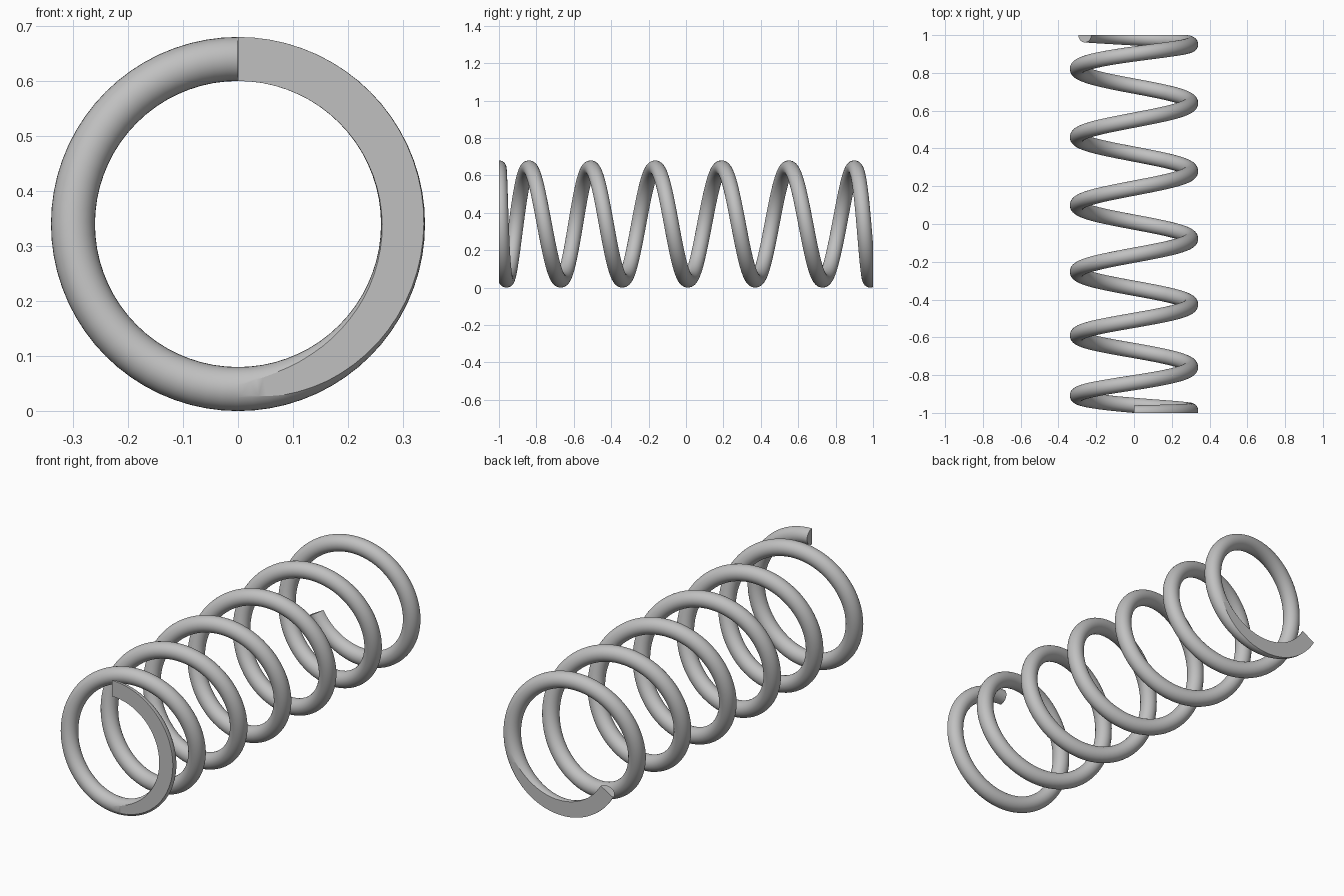
import bpy, bmesh
from math import sin, cos, pi
from mathutils import Vector

if "Cube" in bpy.data.objects:
    bpy.data.objects.remove(bpy.data.objects["Cube"], do_unlink=True)

COIL_R, WIRE_R, CENTRE_Z = 0.30, 0.04, 0.34
SIDES, STEPS_PER_HALF = 32, 36
HALF_TURNS = 13 + 1 / 3

# Axial position at every half turn: close-wound ends, open middle
AXIAL = [-1, -1, -0.96, -0.84, -0.67, -0.51, -0.34, -0.165, 0.01,
         0.19, 0.37, 0.55, 0.73, 0.90, 0.985, 1.02, 1.03]


def axial(t):
    """Smooth position along the axis after t half turns."""
    i = min(max(int(t), 0), len(AXIAL) - 4)
    u = t - i
    a, b, c, d = AXIAL[i:i + 4]
    return b + u * ((c - a) + u * ((2*a - 5*b + 4*c - d) + u * (3*(b - c) + d - a))) / 2


def steel_material():
    mat = bpy.data.materials.new("steel grey")
    colour = (0.53, 0.53, 0.53, 1)
    mat.use_nodes = True
    mat.diffuse_color = colour
    mat.node_tree.nodes["Principled BSDF"].inputs["Base Color"].default_value = colour
    return mat


# Sweep a round wire along the helix
bm = bmesh.new()
rings = []
count = round(HALF_TURNS * STEPS_PER_HALF)
for k in range(count + 1):
    t = HALF_TURNS * k / count
    ang = t * pi
    radial = Vector((sin(ang), 0, cos(ang)))
    rise = (axial(t + 0.01) - axial(max(t - 0.01, 0))) / (0.02 if t > 0.01 else 0.01)
    tangent = Vector((cos(ang) * COIL_R * pi, rise, -sin(ang) * COIL_R * pi)).normalized()
    across = tangent.cross(radial)
    centre = radial * COIL_R + Vector((0, axial(t), CENTRE_Z))
    rings.append([bm.verts.new(centre + WIRE_R * (cos(a) * radial + sin(a) * across))
                  for a in (2 * pi * j / SIDES for j in range(SIDES))])
for r0, r1 in zip(rings, rings[1:]):
    for j in range(SIDES):
        n = (j + 1) % SIDES
        bm.faces.new((r0[j], r0[n], r1[n], r1[j]))
bm.faces.new(rings[0])
bm.faces.new(rings[-1])

# Grind both ends flat
for side in (-1, 1):
    cut = bmesh.ops.bisect_plane(
        bm, geom=bm.verts[:] + bm.edges[:] + bm.faces[:], dist=1e-5,
        plane_co=(0, side, 0), plane_no=(0, side, 0), clear_outer=True)
    rim = [e for e in cut["geom_cut"] if isinstance(e, bmesh.types.BMEdge) and e.is_boundary]
    bmesh.ops.triangle_fill(bm, edges=rim, use_beauty=True, normal=(0, side, 0))
bmesh.ops.recalc_face_normals(bm, faces=bm.faces[:])

mesh = bpy.data.meshes.new("coil_spring")
bm.to_mesh(mesh)
bm.free()
spring = bpy.data.objects.new("coil_spring", mesh)
bpy.context.collection.objects.link(spring)
mesh.materials.append(steel_material())

# Smooth wire, crisp ground edges
bpy.ops.object.select_all(action="DESELECT")
spring.select_set(True)
bpy.context.view_layer.objects.active = spring
bpy.ops.object.shade_smooth_by_angle(angle=0.4)
